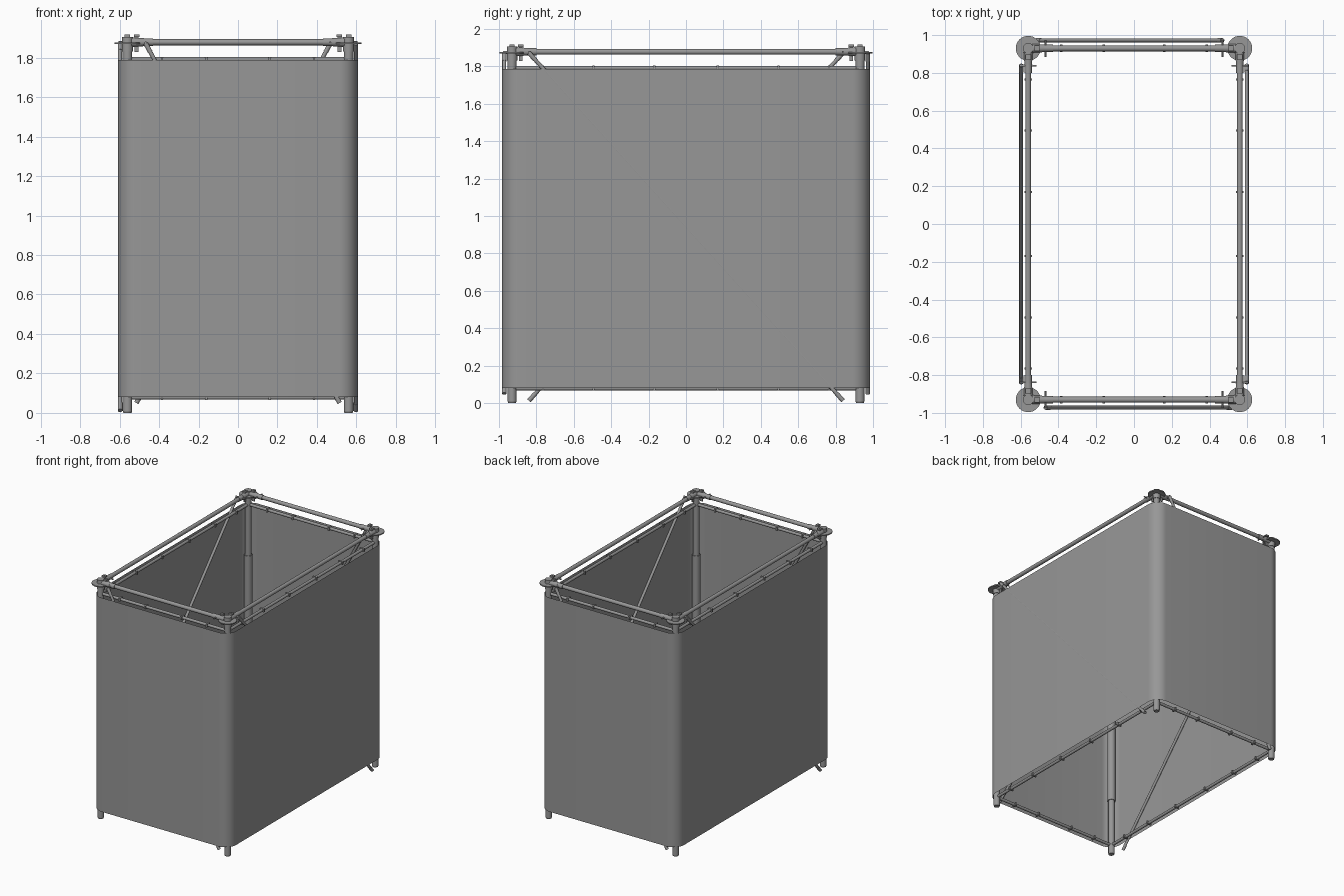
import bpy, bmesh, math
from mathutils import Vector

if "Cube" in bpy.data.objects:
    bpy.data.objects.remove(bpy.data.objects["Cube"])

PX, PY = 0.56, 0.93      # post centres
TOP, EDGE_T, EDGE_B = 1.878, 1.791, 0.079

steel = bpy.data.materials.new("dark_grey")
steel.diffuse_color = (0.31, 0.31, 0.31, 1)
steel.use_nodes = True
steel.node_tree.nodes["Principled BSDF"].inputs["Base Color"].default_value = steel.diffuse_color


def finish(bm, name):
    me = bpy.data.meshes.new(name)
    bm.to_mesh(me)
    bm.free()
    me.materials.append(steel)
    ob = bpy.data.objects.new(name, me)
    bpy.context.collection.objects.link(ob)
    bpy.ops.object.select_all(action='DESELECT')
    ob.select_set(True)
    bpy.context.view_layer.objects.active = ob
    bpy.ops.object.shade_smooth_by_angle(angle=math.radians(40))
    return ob


def add_tube(bm, a, b, r, r2=None, n=16):
    a, b = Vector(a), Vector(b)
    d = b - a
    made = bmesh.ops.create_cone(bm, cap_ends=True, segments=n, radius1=r,
                                 radius2=r if r2 is None else r2, depth=d.length)
    m = d.to_track_quat('Z', 'Y').to_matrix().to_4x4()
    m.translation = (a + b) / 2
    bmesh.ops.transform(bm, matrix=m, verts=made['verts'])


def add_box(bm, c, s):
    made = bmesh.ops.create_cube(bm, size=1)
    for v in made['verts']:
        v.co = Vector(c) + Vector([v.co[i] * s[i] for i in range(3)])


# Fabric screen: single-skin sheet wrapped round the posts with rounded corners
bm = bmesh.new()
HX, HY, R, N = 0.607, 0.984, 0.095, 10
ring = []
for k, (sx, sy) in enumerate([(1, 1), (-1, 1), (-1, -1), (1, -1)]):
    for i in range(N + 1):
        t = math.pi / 2 * (k + i / N)
        ring.append((sx * (HX - R) + R * math.cos(t), sy * (HY - R) + R * math.sin(t)))
lo = [bm.verts.new((x, y, 0.08)) for x, y in ring]
hi = [bm.verts.new((x, y, 1.787)) for x, y in ring]
for i in range(len(ring)):
    j = (i + 1) % len(ring)
    bm.faces.new((lo[i], lo[j], hi[j], hi[i]))
finish(bm, "fabric_screen")

# Corner posts with thicker middle sleeve, rosette disc and cap
for sx in (-1, 1):
    for sy in (-1, 1):
        side = ("right" if sx > 0 else "left") + ("_back" if sy > 0 else "_front")
        x, y = sx * PX, sy * PY
        bm = bmesh.new()
        add_tube(bm, (x, y, 0.01), (x, y, 1.9), 0.024, n=24)
        add_tube(bm, (x, y, 0), (x, y, 0.01), 0.021, 0.024, n=24)
        add_tube(bm, (x, y, 0.46), (x, y, 1.39), 0.03, n=24)
        add_tube(bm, (x, y, 1.83), (x, y, 1.905), 0.028, n=24)
        finish(bm, "post_" + side)
        bm = bmesh.new()
        add_tube(bm, (x, y, 1.868), (x, y, 1.876), 0.066, n=32)
        finish(bm, "rosette_" + side)

        # Wedge heads, wedges and cross pins joining the rails to the rosette
        bm = bmesh.new()
        for dx, dy in ((-sx, 0), (0, -sy)):
            def p(d, z, w=0):
                return (x + dx * d + abs(dy) * w, y + dy * d + abs(dx) * w, z)
            add_tube(bm, p(0.02, TOP), p(0.085, TOP), 0.024, 0.02)
            add_tube(bm, p(0.085, TOP), p(0.13, TOP), 0.019)
            add_box(bm, p(0.046, 1.873),
                    (0.02 if dx else 0.007, 0.02 if dy else 0.007, 0.09))
            add_box(bm, p(0.046, 1.91), (0.028, 0.028, 0.012))
            add_tube(bm, p(0.092, TOP, -0.045), p(0.092, TOP, 0.045), 0.005, n=10)
        finish(bm, "wedge_heads_" + side)

# Rails: top structural rails, and lighter rails at both fabric edges with clips
for axis in (0, 1):
    span, off = (PX, PY) if axis == 0 else (PY, PX)
    clips = (0.16, 0.385) if axis == 0 else (0.17, 0.495, 0.765)

    def pt(u, v, z):
        return (u, v, z) if axis == 0 else (v, u, z)
    for s in (-1, 1):
        tag = ("front", "back")[s > 0] if axis == 0 else ("left", "right")[s > 0]
        v = s * off
        bm = bmesh.new()
        add_tube(bm, pt(-span + 0.03, v, TOP), pt(span - 0.03, v, TOP), 0.0155)
        finish(bm, "top_rail_" + tag)
        for z, nm in ((EDGE_T, "upper"), (EDGE_B, "lower")):
            bm = bmesh.new()
            add_tube(bm, pt(-span, v, z), pt(span, v, z), 0.0115)
            for c in clips:
                for u in (-c, c):
                    add_box(bm, pt(u, v, z), pt(0.012, 0.038, 0.026))
            finish(bm, f"{nm}_edge_rail_" + tag)

# Diagonal braces, turned the same way round the frame on each wall
for s in (-1, 1):
    for axis in (0, 1):
        if axis == 0:
            y = s * 0.972
            a, b = Vector((s * 0.468, y, 1.872)), Vector((-s * 0.515, y, 0.05))
            tag, inward = ("front", "back")[s > 0], Vector((0, -s, 0))
        else:
            x = s * 0.597
            a, b = Vector((x, -s * 0.84, 1.872)), Vector((x, s * 0.84, 0.012))
            tag, inward = ("left", "right")[s > 0], Vector((-s, 0, 0))
        d = (b - a).normalized()
        bm = bmesh.new()
        add_tube(bm, a + d * 0.03, b - d * 0.03, 0.0105)
        # thicker end lugs and the pin to the top rail
        for e, f in ((a, 1), (b, -1)):
            add_tube(bm, e, e + d * f * 0.05, 0.012)
        add_tube(bm, a - inward * 0.006, a + inward * 0.06, 0.006, n=10)
        finish(bm, "diagonal_brace_" + tag)
